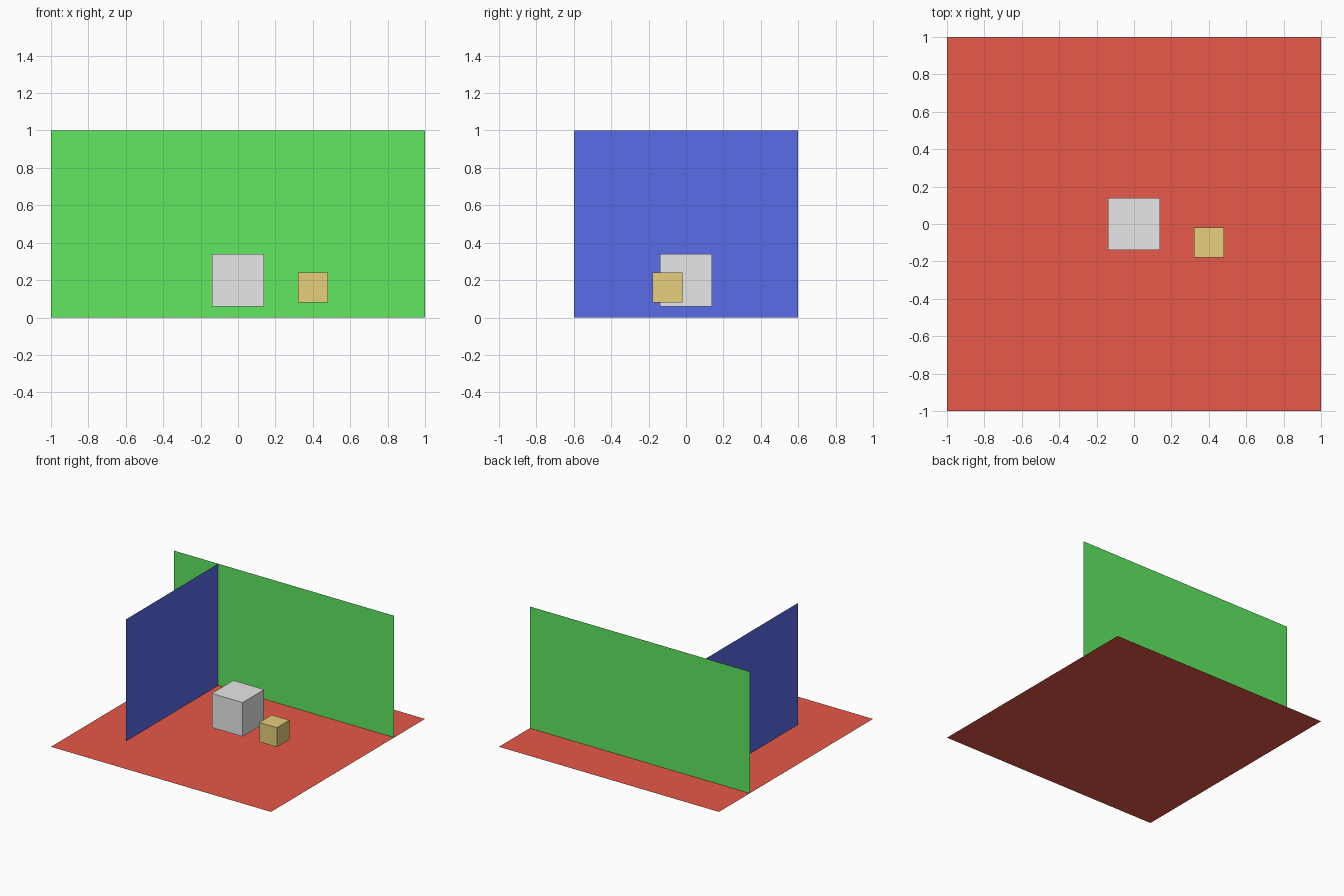
import bpy
import math

default_cube = bpy.data.objects.get("Cube")
if default_cube:
    bpy.data.objects.remove(default_cube, do_unlink=True)


def material(name, rgb):
    mat = bpy.data.materials.new(name)
    mat.use_nodes = True
    colour = (*rgb, 1.0)
    mat.diffuse_color = colour
    mat.node_tree.nodes["Principled BSDF"].inputs["Base Color"].default_value = colour
    return mat


def finish(name, size, mat):
    obj = bpy.context.object
    obj.name = obj.data.name = name
    obj.scale = size
    bpy.ops.object.transform_apply(location=False, rotation=True, scale=True)
    obj.data.materials.append(mat)
    return obj


def sheet(name, width, depth, location, rotation, mat):
    bpy.ops.mesh.primitive_plane_add(size=1, location=location, rotation=rotation)
    return finish(name, (width, depth, 1), mat)


def box(name, size, location, mat):
    bpy.ops.mesh.primitive_cube_add(size=1, location=location)
    return finish(name, (size, size, size), mat)


red = material("floor red", (0.8, 0.1, 0.065))
green = material("wall green", (0.115, 0.8, 0.115))
blue = material("wall blue", (0.1, 0.15, 0.8))
grey = material("light grey", (0.8, 0.8, 0.8))
tan = material("sandy tan", (0.8, 0.62, 0.2))

quarter = math.pi / 2

# Thin floor and two upright walls meeting near the back
sheet("floor", 2, 2, (0, 0, 0), (0, 0, 0), red)
sheet("back_wall", 2, 1, (0, 0.6, 0.5), (quarter, 0, 0), green)
sheet("side_wall", 1.2, 1, (-0.6, 0, 0.5), (quarter, 0, quarter), blue)

# Two boxes hovering just above the floor
box("large_box", 0.28, (0, 0, 0.2), grey)
box("small_box", 0.16, (0.4, -0.1, 0.16), tan)
